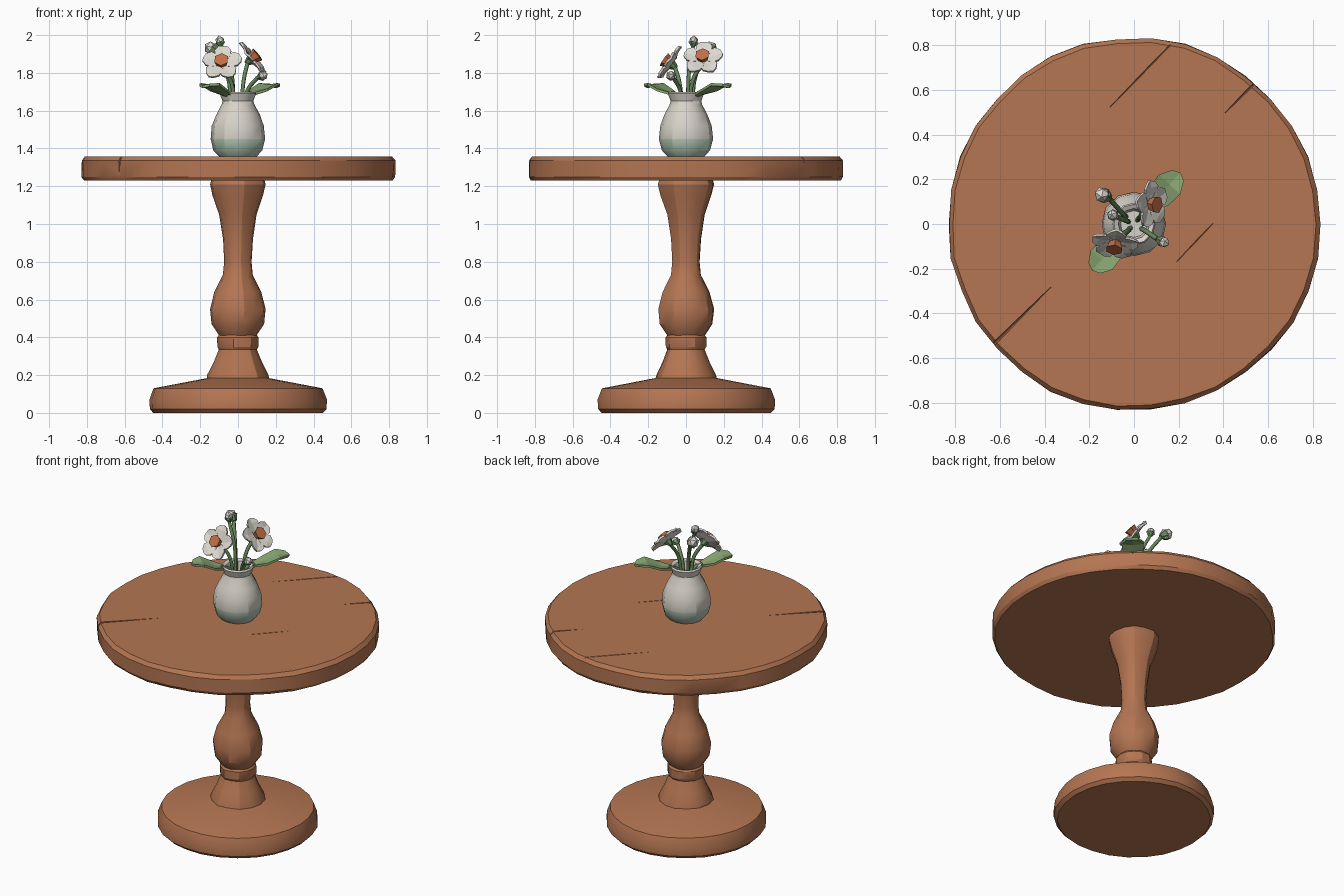
import bpy, bmesh, math, random
from mathutils import Vector, Matrix

random.seed(4)
cube = bpy.data.objects.get("Cube")
if cube:
    bpy.data.objects.remove(cube, do_unlink=True)


def material(name, rgb):
    m = bpy.data.materials.new(name)
    m.use_nodes = True
    col = (*rgb, 1)
    m.diffuse_color = col
    m.node_tree.nodes["Principled BSDF"].inputs["Base Color"].default_value = col
    return m


wood = material("warm wood", (0.46, 0.18, 0.085))
glaze = material("cream glaze", (0.68, 0.65, 0.58))
tint = material("pale green glaze", (0.45, 0.58, 0.46))
white = material("petal white", (0.72, 0.69, 0.64))
orange = material("flower orange", (0.52, 0.16, 0.06))
leaf_green = material("leaf green", (0.25, 0.38, 0.17))
stem_green = material("stem green", (0.13, 0.24, 0.10))


def finish(bm, name, mats, angle=None):
    bmesh.ops.recalc_face_normals(bm, faces=bm.faces)
    me = bpy.data.meshes.new(name)
    bm.to_mesh(me)
    bm.free()
    ob = bpy.data.objects.new(name, me)
    bpy.context.collection.objects.link(ob)
    for m in mats:
        me.materials.append(m)
    if angle:
        bpy.ops.object.select_all(action='DESELECT')
        ob.select_set(True)
        bpy.context.view_layer.objects.active = ob
        bpy.ops.object.shade_smooth_by_angle(angle=math.radians(angle))
    return ob


def lathe(name, profile, sides, mats, jitter=0.0, angle=None, rule=None):
    """Spin (radius, z) points about z, with capped ends and hand-carved wobble."""
    bm = bmesh.new()
    rings = []
    wob = [random.uniform(-jitter, jitter) for _ in range(sides)]
    for r, z in profile:
        ring = []
        for i in range(sides):
            a = math.tau * i / sides
            k = r * (1 + wob[i] + random.uniform(-jitter, jitter) / 2)
            ring.append(bm.verts.new((k * math.cos(a), k * math.sin(a), z)))
        rings.append(ring)
    for lo, hi in zip(rings, rings[1:]):
        for i in range(sides):
            j = (i + 1) % sides
            bm.faces.new((lo[i], lo[j], hi[j], hi[i]))
    bm.faces.new(rings[0])
    bm.faces.new(rings[-1])
    if rule:
        for f in bm.faces:
            f.material_index = rule(f.calc_center_median())
    return finish(bm, name, mats, angle)


# Turned pedestal
lathe("base", [(0.45, 0), (0.47, 0.02), (0.472, 0.07), (0.45, 0.13), (0.16, 0.185)],
      26, [wood], 0.006, 30)
lathe("lower_collar", [(0.165, 0.17), (0.16, 0.2), (0.125, 0.27), (0.1, 0.335),
                       (0.108, 0.35), (0.108, 0.4), (0.09, 0.425)], 14, [wood], 0.02, 28)
lathe("column", [(0.1, 0.41), (0.14, 0.47), (0.149, 0.55), (0.125, 0.64), (0.08, 0.73),
                 (0.073, 0.8), (0.08, 0.92), (0.1, 1.05), (0.135, 1.15), (0.15, 1.21),
                 (0.14, 1.24)], 14, [wood], 0.02, 28)

# Table top
top = lathe("table_top", [(0.82, 1.23), (0.833, 1.25), (0.833, 1.335), (0.815, 1.358)],
            34, [wood], 0.006, 30)

# Tapering cracks carved into the top: (inner end, outer end, width, depth)
bm = bmesh.new()
for start, end, width, depth in [
        ((-0.13, 0.5), (0.18, 0.82), 0.012, 0.02),
        ((0.4, 0.49), (0.56, 0.65), 0.016, 0.05),
        ((0.37, 0.02), (0.19, -0.17), 0.010, 0.015),
        ((-0.36, -0.27), (-0.67, -0.58), 0.018, 0.12)]:
    a, b = Vector((*start, 1.37)), Vector((*end, 1.37))
    d = (b - a).normalized()
    side = Vector((-d.y, d.x, 0)) * width / 2
    tip = [a, a + Vector((0, 0, -0.025))]
    wide = [b + side, b - side, b + Vector((0, 0, -depth))]
    vs = [bm.verts.new(p) for p in tip + wide]
    for ids in ((0, 2, 3), (0, 1, 2), (1, 4, 2), (0, 3, 1), (1, 3, 4), (2, 4, 3)):
        bm.faces.new([vs[i] for i in ids])
cutter = finish(bm, "crack_cutter", [wood])
cutter.hide_render = True
cutter.hide_viewport = True
cutter.display_type = 'WIRE'
mod = top.modifiers.new("cracks", 'BOOLEAN')
mod.operation = 'DIFFERENCE'
mod.solver = 'EXACT'
mod.object = cutter

# Vase with an open, hollow neck
lathe("vase", [(0.1, 1.358), (0.13, 1.39), (0.145, 1.45), (0.138, 1.52), (0.115, 1.58),
               (0.088, 1.63), (0.082, 1.65), (0.096, 1.69), (0.09, 1.7), (0.07, 1.69),
               (0.06, 1.63)], 12, [glaze, tint], 0.02, 30, lambda c: 1 if c.z < 1.47 else 0)


def blade(bm, length, width, lift, thick, mat_index, mtx):
    """Thick pointed petal or leaf lying along +x, folded along its midrib."""
    outline = [(0, 0.25), (0.4, 0.9), (0.7, 1), (0.93, 0.55)]
    spine = [(0, 0), (0.35, 0.35), (0.7, 0.75), (1, 0.7)]
    layers = []
    for dz in (0, -thick):
        left, right = [], []
        mid = [bm.verts.new(mtx @ Vector((t * length, 0, h * lift + dz - thick * 0.6)))
               for t, h in spine]
        for (t, w), (_, h) in zip(outline, spine):
            p = Vector((t * length, w * width / 2, h * lift + dz))
            left.append(bm.verts.new(mtx @ p))
            right.append(bm.verts.new(mtx @ Vector((p.x, -p.y, p.z))))
        layers.append((left, mid, right))
        for i in range(3):
            for u, v in ((left, mid), (mid, right)):
                bm.faces.new((u[i], u[i + 1], v[i + 1], v[i])).material_index = mat_index
    rims = [l[0] + [l[1][3]] + l[2][::-1] + [l[1][0]] for l in layers]
    n = len(rims[0])
    for i in range(n):
        j = (i + 1) % n
        bm.faces.new((rims[0][i], rims[0][j], rims[1][j], rims[1][i])).material_index = mat_index


def cone(bm, r1, r2, depth, z, mat_index, mtx, segments=6):
    made = bmesh.ops.create_cone(bm, cap_ends=True, segments=segments, radius1=r1, radius2=r2,
                                 depth=depth, matrix=mtx @ Matrix.Translation((0, 0, z)))
    for f in {f for v in made["verts"] for f in v.link_faces}:
        f.material_index = mat_index


def aimed(pos, direction):
    rot = Vector(direction).to_track_quat('Z', 'Y').to_matrix().to_4x4()
    return Matrix.Translation(pos) @ rot


def flower(name, pos, direction):
    bm = bmesh.new()
    mtx = aimed(pos, direction)
    for i in range(5):
        turn = Matrix.Rotation(math.tau * i / 5 + 0.3, 4, 'Z')
        blade(bm, 0.108, 0.088, 0.02, 0.012, 0, mtx @ turn)
    cone(bm, 0.026, 0.04, 0.04, 0.018, 1, mtx)
    cone(bm, 0.012, 0.03, 0.035, -0.025, 2, mtx)
    finish(bm, name, [white, orange, stem_green])


def bud(name, pos, direction, size):
    bm = bmesh.new()
    mtx = aimed(pos, direction)
    made = bmesh.ops.create_icosphere(bm, subdivisions=1, radius=size,
                                      matrix=mtx @ Matrix.Diagonal((1, 1, 1.2, 1)))
    cone(bm, size * 0.4, size * 1.05, size, -size * 0.7, 1, mtx)
    finish(bm, name, [white, stem_green])


def stem(name, points, radius=0.011):
    cu = bpy.data.curves.new(name, 'CURVE')
    cu.dimensions = '3D'
    cu.bevel_depth = radius
    cu.bevel_resolution = 1
    cu.resolution_u = 4
    cu.use_fill_caps = True
    sp = cu.splines.new('BEZIER')
    sp.bezier_points.add(len(points) - 1)
    for bp, p in zip(sp.bezier_points, points):
        bp.co = p
        bp.handle_left_type = bp.handle_right_type = 'AUTO'
    ob = bpy.data.objects.new(name, cu)
    bpy.context.collection.objects.link(ob)
    cu.materials.append(stem_green)


# Blossoms, buds and their stems
heads = [("front_flower", (-0.085, -0.085, 1.85), (-0.1, -0.8, 0.55), 0),
         ("side_flower", (0.075, 0.09, 1.875), (0.75, -0.1, 0.6), 0),
         ("top_bud", (-0.095, 0.04, 1.968), (-0.2, 0.1, 1), 0.026),
         ("back_bud", (-0.14, 0.13, 1.93), (-0.8, 0.3, 0.5), 0.036),
         ("low_bud", (0.13, -0.08, 1.785), (0.8, -0.4, 0.3), 0.026)]
for i, (name, pos, direction, size) in enumerate(heads):
    p = Vector(pos)
    foot = Vector((p.x * 0.25, p.y * 0.25, 1.62))
    mid = foot.lerp(p, 0.55) * Vector((1, 1, 0)).length / math.sqrt(2)
    mid.x, mid.y = p.x * 0.4, p.y * 0.4
    back = p - Vector(direction).normalized() * 0.03
    stem(name + "_stem", [foot, mid, back])
    if size:
        bud(name, pos, direction, size)
    else:
        flower(name, pos, direction)

# Two broad leaves drooping over the rim on opposite sides
for name, angle, length in (("front_leaf", math.radians(228), 0.21),
                            ("back_leaf", math.radians(48), 0.24)):
    bm = bmesh.new()
    out = Matrix.Rotation(angle, 4, 'Z')
    mtx = Matrix.Translation(out @ Vector((0.07, 0, 1.69))) @ out
    blade(bm, length, 0.13, 0.075, 0.014, 0, mtx)
    finish(bm, name, [leaf_green])
    stem(name + "_stem", [out @ Vector(p) for p in
                          ((0.02, 0, 1.62), (0.045, 0, 1.67), (0.1, 0, 1.695))])
